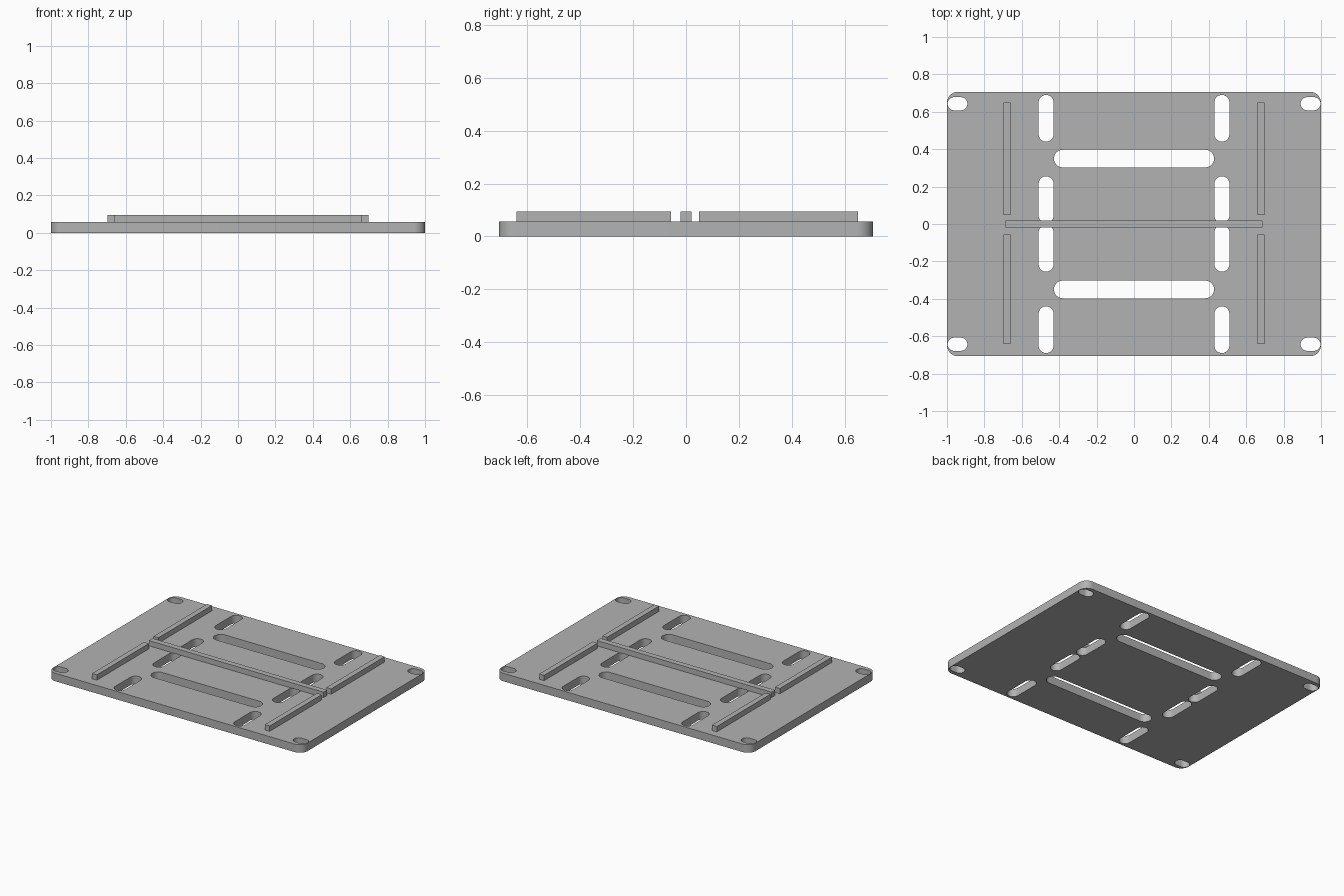
import bpy, bmesh, math

if "Cube" in bpy.data.objects:
    bpy.data.objects.remove(bpy.data.objects["Cube"])

PLATE_TOP, RIB_TOP = 0.057, 0.095

grey = bpy.data.materials.new("plain_grey")
grey.diffuse_color = (0.45, 0.45, 0.45, 1)
grey.use_nodes = True
grey.node_tree.nodes["Principled BSDF"].inputs["Base Color"].default_value = grey.diffuse_color


def rounded_outline(cx, cy, hx, hy, r, steps=12):
    """Rounded rectangle outline; a slot when r equals the smaller half size."""
    pts = []
    corners = [(1, 1), (-1, 1), (-1, -1), (1, -1)]
    for q, (sx, sy) in enumerate(corners):
        for i in range(steps + 1):
            a = math.pi / 2 * (q + i / steps)
            p = (cx + sx * (hx - r) + r * math.cos(a),
                 cy + sy * (hy - r) + r * math.sin(a))
            if not pts or math.dist(p, pts[-1]) > 1e-5:
                pts.append(p)
    if math.dist(pts[0], pts[-1]) < 1e-5:
        pts.pop()
    return pts


def finish(bm, name):
    bmesh.ops.recalc_face_normals(bm, faces=bm.faces[:])
    mesh = bpy.data.meshes.new(name)
    bm.to_mesh(mesh)
    bm.free()
    mesh.materials.append(grey)
    obj = bpy.data.objects.new(name, mesh)
    bpy.context.collection.objects.link(obj)
    return obj


def rib(name, x0, x1, y0, y1):
    bm = bmesh.new()
    bmesh.ops.create_cube(bm, size=1)
    for v in bm.verts:
        v.co = (x1 if v.co.x > 0 else x0,
                y1 if v.co.y > 0 else y0,
                RIB_TOP if v.co.z > 0 else PLATE_TOP)
    return finish(bm, name)


# Base plate outline with its slots
outlines = [rounded_outline(0, 0, 1.0, 0.707, 0.06)]
for sy in (-1, 1):
    outlines.append(rounded_outline(0, sy * 0.35, 0.428, 0.047, 0.047))  # long slots
    for sx in (-1, 1):
        outlines.append(rounded_outline(sx * 0.944, sy * 0.643, 0.053, 0.035, 0.035))
        for y in (0.565, 0.13):
            outlines.append(rounded_outline(sx * 0.47, sy * y, 0.04, 0.125, 0.04))

bm = bmesh.new()
for pts in outlines:
    vs = [bm.verts.new((x, y, 0)) for x, y in pts]
    for i, v in enumerate(vs):
        bm.edges.new((v, vs[i - 1]))
bmesh.ops.triangle_fill(bm, edges=bm.edges[:], use_beauty=True, normal=(0, 0, 1))
top = bmesh.ops.extrude_face_region(bm, geom=bm.faces[:], use_keep_orig=True)
for v in top["geom"]:
    if isinstance(v, bmesh.types.BMVert):
        v.co.z = PLATE_TOP
plate = finish(bm, "base_plate")
bpy.context.view_layer.objects.active = plate
plate.select_set(True)
bpy.ops.object.shade_smooth_by_angle(angle=math.radians(30))

# Raised guide ribs
rib("centre_rib", -0.687, 0.687, -0.02, 0.02)
for side, x in (("left", -0.679), ("right", 0.679)):
    rib(side + "_back_rib", x - 0.019, x + 0.019, 0.049, 0.65)
    rib(side + "_front_rib", x - 0.019, x + 0.019, -0.641, -0.057)
